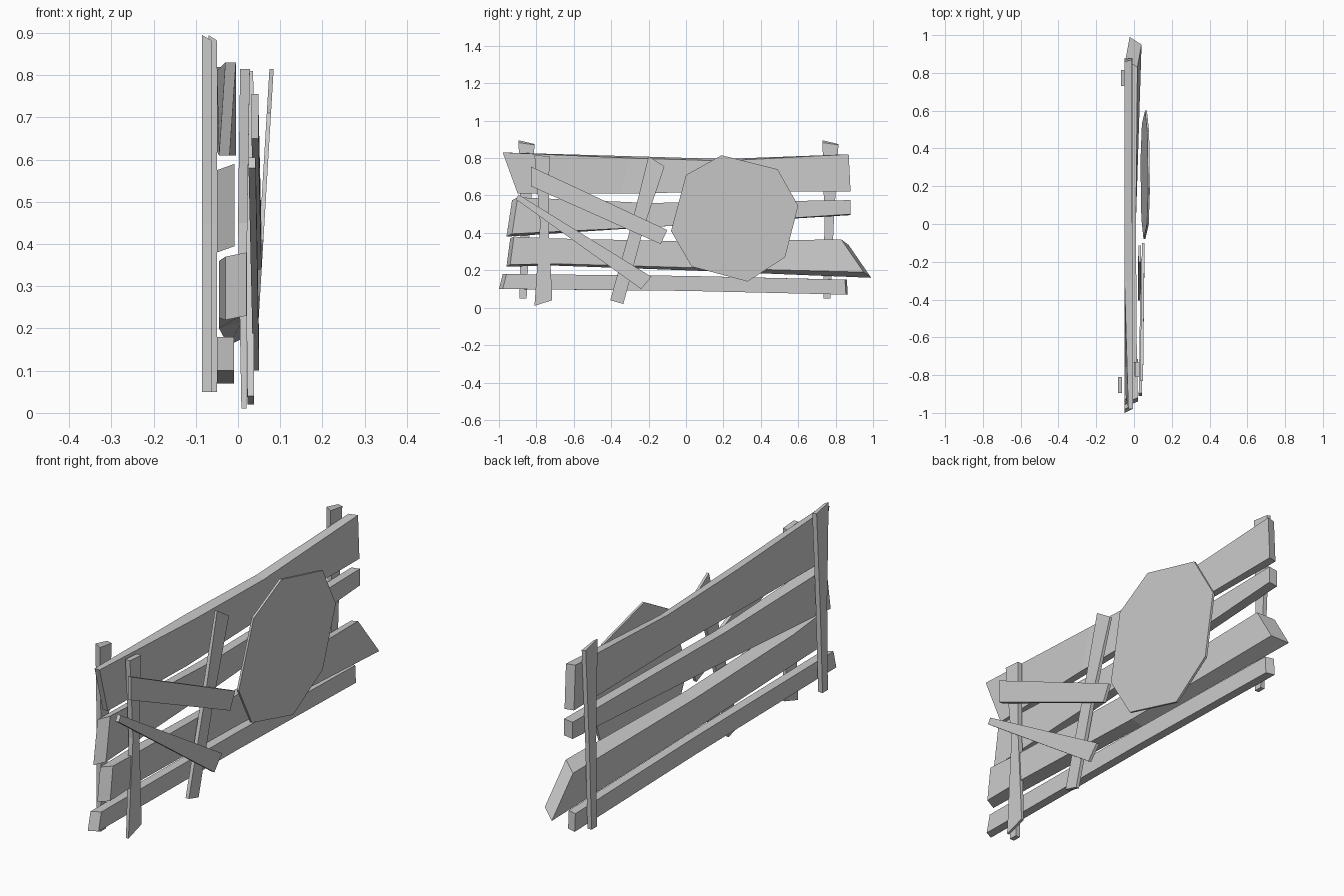
import bpy, bmesh

if "Cube" in bpy.data.objects:
    bpy.data.objects.remove(bpy.data.objects["Cube"])


def make_mesh(name, build):
    bm = bmesh.new()
    build(bm)
    bmesh.ops.recalc_face_normals(bm, faces=bm.faces)
    me = bpy.data.meshes.new(name)
    bm.to_mesh(me)
    bm.free()
    ob = bpy.data.objects.new(name, me)
    bpy.context.collection.objects.link(ob)
    return ob


def board(name, stations):
    """Loft of four-cornered sections.
    Station: top y, top z, bottom y, bottom z, back x, front x,
    then optional front-face shift in y, front-face shift in z, bottom shift in x."""
    def build(bm):
        rings = []
        for s in stations:
            yt, zt, yb, zb, xb, xf, dy, dz, dx = (list(s) + [0, 0, 0])[:9]
            rings.append([bm.verts.new(c) for c in (
                (xb, yt, zt), (xf, yt + dy, zt + dz),
                (xf + dx, yb + dy, zb + dz), (xb + dx, yb, zb))])
        for a, b in zip(rings, rings[1:]):
            for i in range(4):
                j = (i + 1) % 4
                bm.faces.new((a[i], a[j], b[j], b[i]))
        bm.faces.new(rings[0])
        bm.faces.new(rings[-1][::-1])
    return make_mesh(name, build)


# long horizontal rails
board("top_rail", [
    (-.98, .83, -.90, .61, -.03, -.005, 0, 0, -.015),
    (-.30, .81, -.35, .62, -.05, -.005, 0, -.01),
    (.20, .795, .20, .63, -.05, -.012, 0, -.01),
    (.86, .82, .87, .62, -.05, -.01, .01, 0)])
board("upper_middle_rail", [
    (-.93, .575, -.96, .38, -.05, -.008, .03, .015),
    (-.20, .56, -.20, .43, -.05, -.008),
    (.88, .57, .88, .495, -.05, -.008, 0, .005)])
board("lower_middle_rail", [
    (-.94, .37, -.96, .22, -.03, .02, .02, .01),
    (-.70, .36, -.70, .225, -.045, .015, 0, .01),
    (0, .34, 0, .20, -.045, .01, 0, .015),
    (.87, .335, .99, .16, -.045, .018, -.04, .03, .022)])
board("bottom_rail", [
    (-.98, .18, -1.0, .10, -.05, -.01, .02, 0),
    (0, .17, 0, .09, -.05, -.01),
    (.86, .15, .865, .07, -.05, -.01, -.01, 0)])


# posts behind the rails
def post(name, y, xb, xf):
    # stations run up the post; each one is a level cross-section
    def build(bm):
        rings = []
        for z, lo, hi in ((.05, -.035, .003), (.45, -.03, .02), (.89, -.04, .045)):
            tilt = .015 if z > .8 else 0
            rings.append([bm.verts.new(c) for c in (
                (xb, y + lo, z + tilt / 3), (xf, y + lo, z - tilt / 2),
                (xf, y + hi, z - tilt * 1.3), (xb, y + hi, z - tilt))])
        for a, b in zip(rings, rings[1:]):
            for i in range(4):
                j = (i + 1) % 4
                bm.faces.new((a[i], a[j], b[j], b[i]))
        bm.faces.new(rings[0])
        bm.faces.new(rings[-1])
    return make_mesh(name, build)


post("left_post", -.855, -.085, -.063)
post("right_post", .77, -.07, -.05)

# loose boards nailed on the front
board("front_upright", [
    (-.81, .815, -.73, .81, .005, .028),
    (-.78, .45, -.735, .45, 0, .022),
    (-.81, .01, -.715, .04, .008, .02)])
board("leaning_board", [
    (-.20, .81, -.115, .755, .025, .036),
    (-.29, .45, -.225, .43, .02, .038),
    (-.405, .04, -.335, .02, .022, .038)])
board("upper_brace", [
    (-.83, .755, -.83, .65, .032, .048),
    (-.10, .415, -.135, .34, .042, .056)])
board("lower_brace", [
    (-.895, .605, -.91, .58, .025, .042),
    (-.185, .165, -.24, .10, .036, .05)])


# tilted eight-sided panel
def panel(bm):
    outline = [(.19, .815), (.49, .74), (.60, .545), (.53, .27),
               (.33, .14), (.03, .22), (-.08, .41), (0, .71)]
    back = [bm.verts.new((.034 + .06 * (z - .14), y, z)) for y, z in outline]
    front = [bm.verts.new((.044 + .06 * (z - .14), y, z)) for y, z in outline]
    bm.faces.new(back)
    bm.faces.new(front)
    for i in range(8):
        j = (i + 1) % 8
        bm.faces.new((back[i], back[j], front[j], front[i]))


make_mesh("octagonal_panel", panel)
